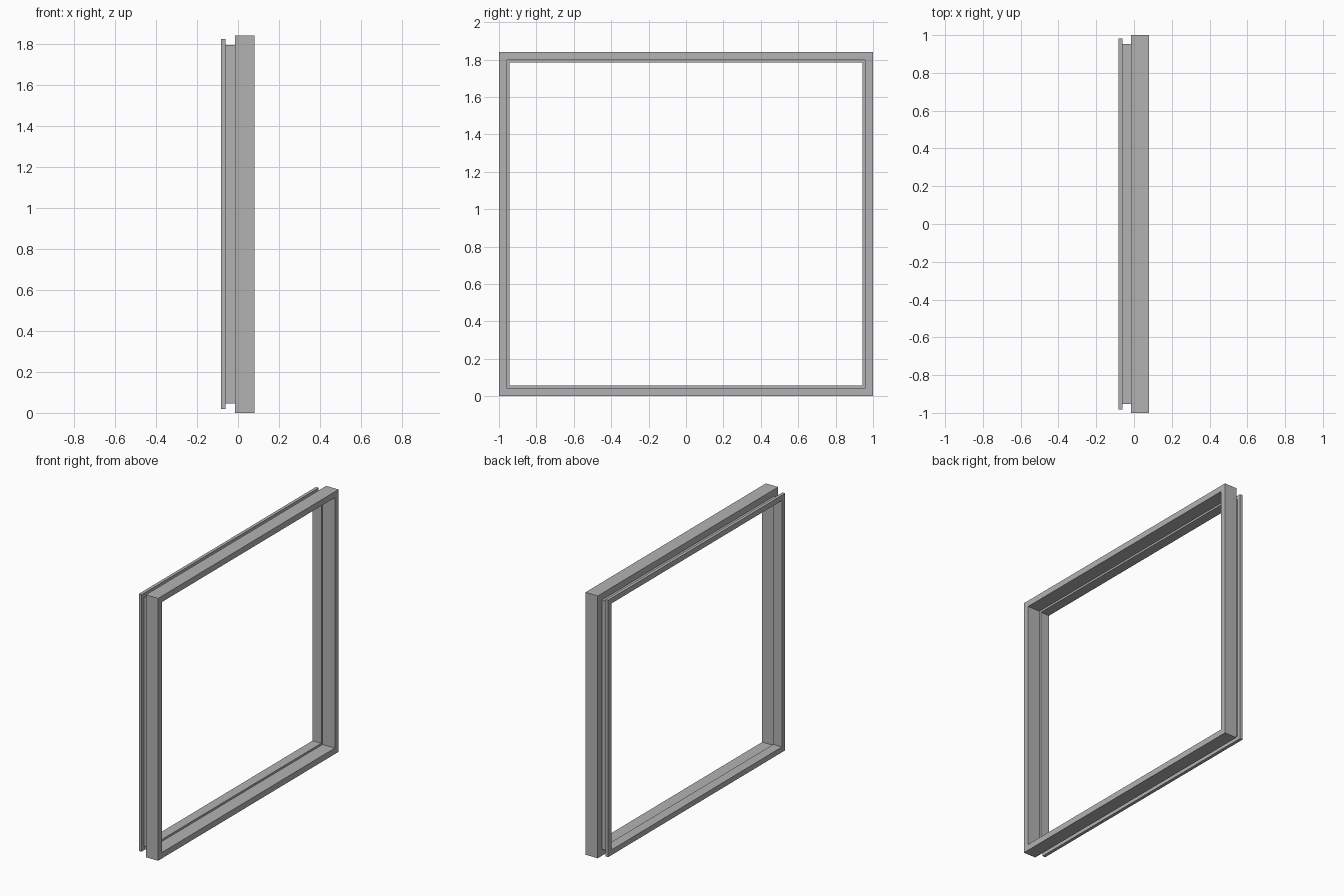
import bpy
import bmesh

cube = bpy.data.objects.get("Cube")
if cube:
    bpy.data.objects.remove(cube, do_unlink=True)

HALF_Y, MID_Z = 1.0, 0.92

grey = bpy.data.materials.new("plain grey")
grey.use_nodes = True
colour = (0.45, 0.45, 0.45, 1)
grey.diffuse_color = colour
grey.node_tree.nodes["Principled BSDF"].inputs["Base Color"].default_value = colour


def mitred_frame(name, profile):
    """Sweep a closed (x, inset) profile around the four rectangle corners."""
    bm = bmesh.new()
    rings = []
    for sy, sz in ((-1, -1), (1, -1), (1, 1), (-1, 1)):
        rings.append([bm.verts.new((x, sy * (HALF_Y - d), MID_Z + sz * (MID_Z - d)))
                      for x, d in profile])
    n = len(profile)
    for i in range(4):
        a, b = rings[i], rings[(i + 1) % 4]
        for j in range(n):
            k = (j + 1) % n
            bm.faces.new((a[j], a[k], b[k], b[j]))
    bmesh.ops.recalc_face_normals(bm, faces=bm.faces)
    mesh = bpy.data.meshes.new(name)
    bm.to_mesh(mesh)
    bm.free()
    mesh.materials.append(grey)
    obj = bpy.data.objects.new(name, mesh)
    bpy.context.collection.objects.link(obj)


# One stepped section: deep outer frame, recessed neck and thin rear flange
mitred_frame("window_frame", [
    (0.08, 0), (0.08, 0.042), (-0.015, 0.042),   # outer frame
    (-0.015, 0.056), (-0.083, 0.056),            # inner lip
    (-0.083, 0.019), (-0.061, 0.019),            # rear flange
    (-0.061, 0.046), (-0.015, 0.046),            # neck
    (-0.015, 0),
])
